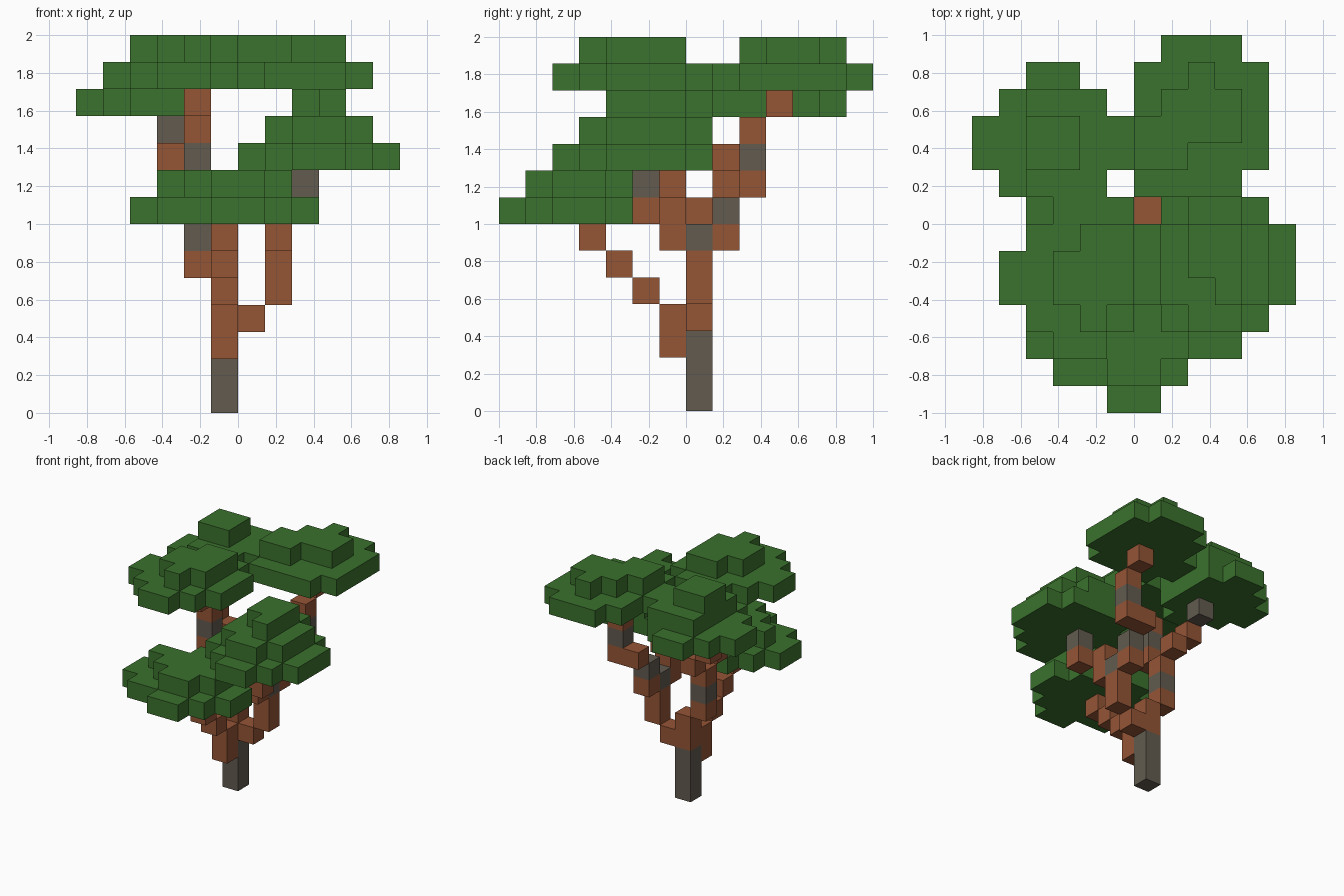
import bpy
import bmesh
from mathutils import Vector

CELL = 1 / 7  # edge of one cube

if "Cube" in bpy.data.objects:
    bpy.data.objects.remove(bpy.data.objects["Cube"], do_unlink=True)


def material(name, rgb):
    mat = bpy.data.materials.new(name)
    mat.use_nodes = True
    color = (*rgb, 1)
    mat.diffuse_color = color
    bsdf = mat.node_tree.nodes["Principled BSDF"]
    bsdf.inputs["Base Color"].default_value = color
    bsdf.inputs["Roughness"].default_value = 0.9
    return mat


leaf_green = material("leaf green", (0.043, 0.165, 0.026))
bark_brown = material("bark brown", (0.30, 0.09, 0.036))
bark_grey = material("bark grey", (0.122, 0.105, 0.08))


def build_cubes(name, cells, materials):
    """Skin a dictionary of cells (position -> material slot) with outer faces only."""
    bm = bmesh.new()
    for cell, slot in cells.items():
        center = Vector(cell) + Vector((0.5, 0.5, 0.5))
        for axis in range(3):
            for sign in (-1, 1):
                normal = Vector((0, 0, 0))
                normal[axis] = sign
                if tuple(int(a + b) for a, b in zip(cell, normal)) in cells:
                    continue
                u, v = Vector((0, 0, 0)), Vector((0, 0, 0))
                u[(axis + 1) % 3] = 0.5
                v[(axis + 2) % 3] = 0.5 * sign
                mid = center + normal * 0.5
                corners = (mid - u - v, mid + u - v, mid + u + v, mid - u + v)
                face = bm.faces.new([bm.verts.new(c * CELL) for c in corners])
                face.material_index = slot
    bmesh.ops.remove_doubles(bm, verts=bm.verts, dist=0.001)
    mesh = bpy.data.meshes.new(name)
    bm.to_mesh(mesh)
    bm.free()
    for mat in materials:
        mesh.materials.append(mat)
    obj = bpy.data.objects.new(name, mesh)
    bpy.context.collection.objects.link(obj)
    return obj


def canopy(name, base, layers):
    """Each layer is its back row and the x span of every row from back to front."""
    cells = {}
    for height, (back, spans) in enumerate(layers):
        for step, (first, last) in enumerate(spans):
            for x in range(first, last + 1):
                cells[x, back - step, base + height] = 0
    return build_cubes(name, cells, [leaf_green])


def branch(name, brown, grey=()):
    cells = {c: 0 for c in brown}
    cells.update({c: 1 for c in grey})
    return build_cubes(name, cells, [bark_brown, bark_grey])


# Trunk
branch("trunk", [(-1, 0, 3), (-1, 0, 4)], [(-1, 0, z) for z in range(3)])

# Front branch climbs outwards in steps
branch("front_branch",
       [(-1, -1, 2), (-1, -1, 3), (-1, -2, 4), (-1, -3, 5), (-1, -4, 6)])

# Left branch forks to the front and the back
branch("left_branch", [(0, 0, 3), (1, 0, 4), (1, 0, 5)], [(1, 0, 6)])
branch("left_front_fork", [(1, -1, 6), (1, -1, 7), (2, -2, 7)], [(2, -2, 8)])
branch("left_back_fork",
       [(1, 1, 6), (1, 2, 8), (2, 2, 8), (2, 2, 10), (2, 3, 11)],
       [(1, 1, 7), (2, 2, 9)])

# Right branch forks to the front and the back
branch("right_branch", [(-2, 0, 5), (-2, 0, 7)], [(-2, 0, 6)])
branch("right_front_fork",
       [(-2, -1, 8), (-2, -1, 10), (-2, -2, 11)], [(-2, -1, 9)])
branch("right_back_fork", [(-2, 1, 8), (-3, 1, 9)], [(-3, 2, 10)])

# Leaf canopies, stacked from a wide layer to a small one
canopy("front_canopy", 7, [
    (-2, [(-2, -1), (-3, 1), (-4, 2), (-4, 2), (-3, 1), (-1, 0)]),
    (-3, [(-1, 0), (-3, 1), (-2, 1), (-1, 0)]),
])
canopy("left_front_canopy", 9, [
    (0, [(1, 4), (0, 5), (0, 5), (0, 5), (1, 4), (2, 3)]),
    (0, [(2, 3), (1, 4), (1, 4), (1, 4), (2, 3)]),
    (-1, [(2, 3), (2, 3), (3, 3)]),
])
canopy("right_back_canopy", 11, [
    (5, [(-4, -3), (-5, -2), (-6, -2), (-6, -2), (-5, -2), (-4, -3)]),
    (4, [(-4, -2), (-4, -2), (-4, -2), (-4, -2)]),
    (3, [(-4, -3), (-4, -3)]),
])
canopy("right_front_canopy", 12, [
    (0, [(-3, -1), (-4, 0), (-5, 0), (-5, 0), (-4, -1), (-3, -2)]),
    (-1, [(-2, -1), (-3, -1), (-3, -1), (-2, -2)]),
])
canopy("left_back_canopy", 12, [
    (6, [(1, 3), (0, 4), (0, 4), (-1, 4), (-1, 4), (0, 3)]),
    (5, [(2, 2), (1, 3), (0, 3), (0, 1)]),
])
